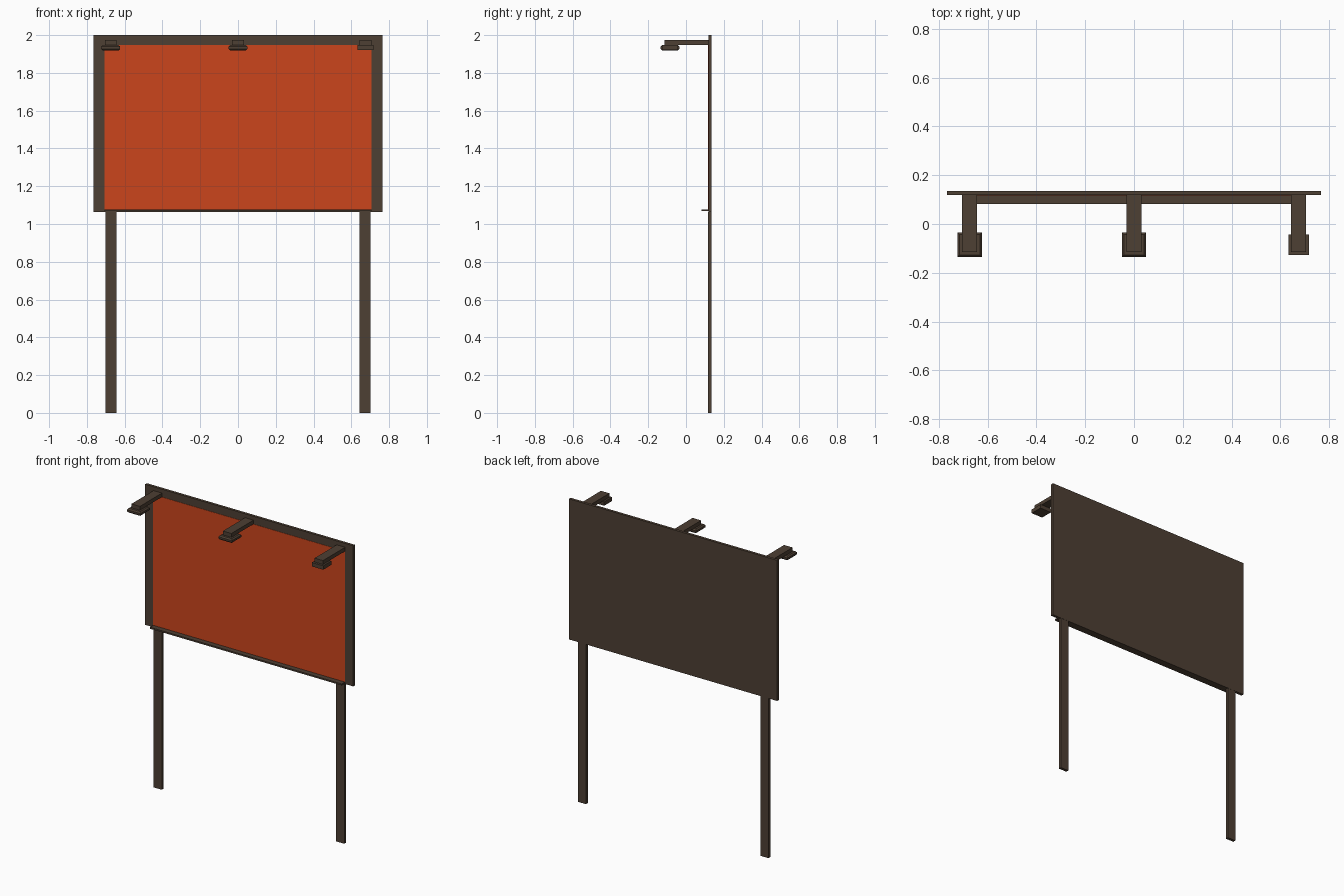
import bpy, bmesh

if "Cube" in bpy.data.objects:
    bpy.data.objects.remove(bpy.data.objects["Cube"])


def material(name, color):
    m = bpy.data.materials.new(name)
    m.diffuse_color = color
    m.use_nodes = True
    m.node_tree.nodes["Principled BSDF"].inputs["Base Color"].default_value = m.diffuse_color
    return m


BROWN = material("dark_brown", (0.075, 0.05, 0.033, 1))
ORANGE = material("orange", (0.6, 0.06, 0.012, 1))


def finish(name, bm, mat):
    bmesh.ops.recalc_face_normals(bm, faces=bm.faces)
    me = bpy.data.meshes.new(name)
    bm.to_mesh(me)
    bm.free()
    me.materials.append(mat)
    ob = bpy.data.objects.new(name, me)
    bpy.context.collection.objects.link(ob)
    return ob


def box(name, x, y, z, mat=BROWN):
    """Box from (min, max) ranges on each axis."""
    bm = bmesh.new()
    bmesh.ops.create_cube(bm, size=1)
    for v in bm.verts:
        v.co = [r[0] if c < 0 else r[1] for c, r in zip(v.co, (x, y, z))]
    return finish(name, bm, mat)


def lamp(name, cx, cy, sections):
    """Square lamp head lofted through (half width, z) sections."""
    bm = bmesh.new()
    rings = [[bm.verts.new((cx + sx * h, cy + sy * h, z))
              for sx, sy in ((-1, -1), (1, -1), (1, 1), (-1, 1))]
             for h, z in sections]
    for a, b in zip(rings, rings[1:]):
        for i in range(4):
            j = (i + 1) % 4
            bm.faces.new((a[i], a[j], b[j], b[i]))
    bm.faces.new(rings[0])
    bm.faces.new(rings[-1])
    return finish(name, bm, BROWN)


# Sign board with coloured front and bottom ledge
box("board", (-0.766, 0.766), (0.118, 0.136), (1.064, 2.0))
box("front_panel", (-0.706, 0.706), (0.116, 0.119), (1.076, 1.948), ORANGE)
box("ledge", (-0.706, 0.706), (0.082, 0.118), (1.068, 1.078))

# Posts
for side, s in (("left", -1), ("right", 1)):
    x = sorted((s * 0.642, s * 0.702))
    box(side + "_post", x, (0.116, 0.135), (0, 1.064))

# Lamp arms and lamp heads; the right head has straight sides
flared = ((0.042, 1.919), (0.050, 1.927), (0.050, 1.939), (0.042, 1.947))
straight = ((0.042, 1.921), (0.042, 1.947))
for side, cx, sections in (("left", -0.674, flared),
                           ("middle", 0, flared),
                           ("right", 0.675, straight)):
    box(side + "_lamp_arm", (cx - 0.031, cx + 0.031), (-0.114, 0.118), (1.948, 1.974))
    lamp(side + "_lamp_head", cx, -0.085, sections)
